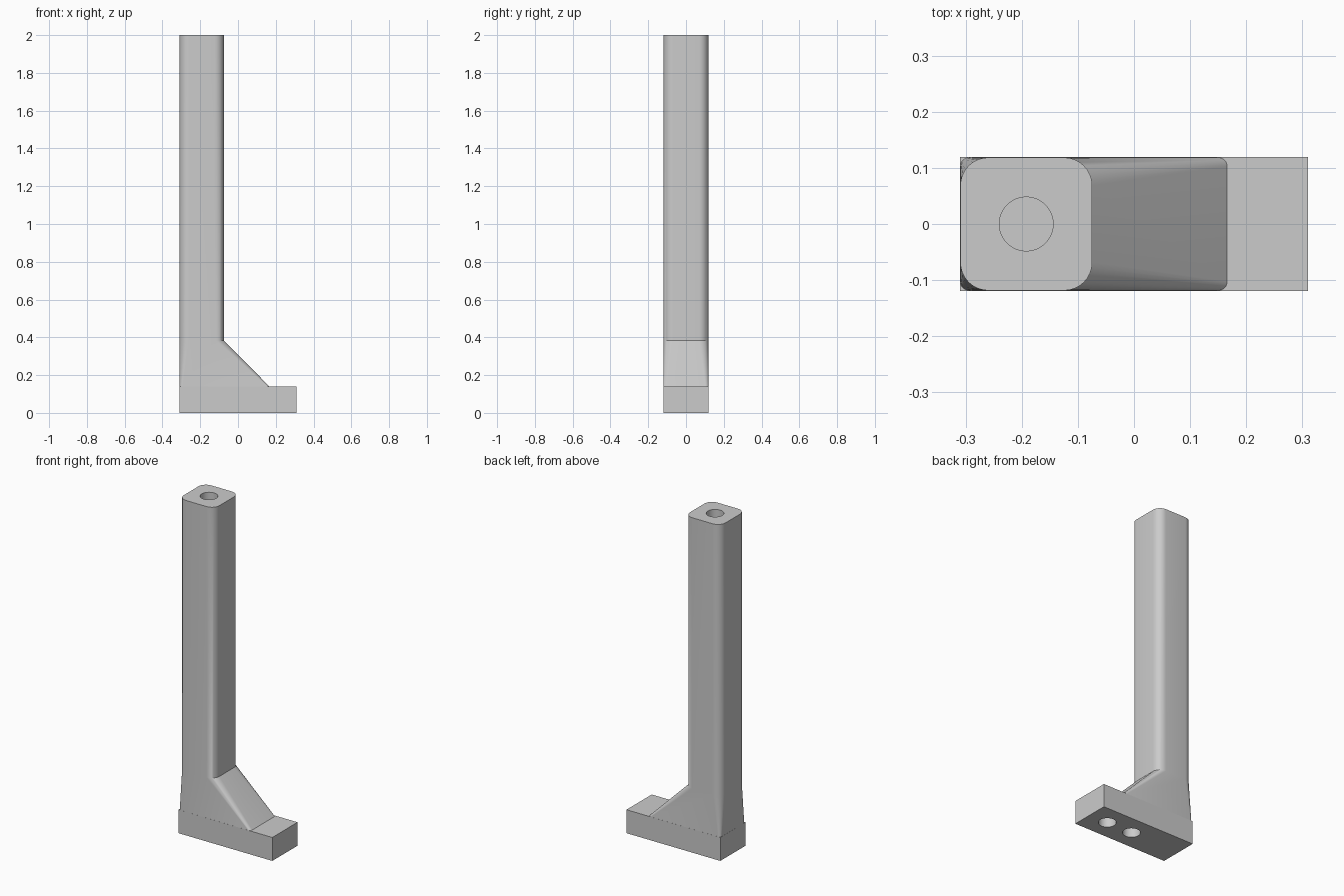
import bpy, bmesh, math

if "Cube" in bpy.data.objects:
    bpy.data.objects.remove(bpy.data.objects["Cube"])

HALF_Y = 0.119
COLUMN_X = -0.192


def ring(bm, x0, x1, half_y, radius, z, steps=8):
    """Rounded rectangle of vertices at one height."""
    corners = [(x1 - radius, half_y - radius, 0), (x0 + radius, half_y - radius, 90),
               (x0 + radius, -half_y + radius, 180), (x1 - radius, -half_y + radius, 270)]
    verts = []
    for cx, cy, start in corners:
        for i in range(steps + 1):
            a = math.radians(start + 90 * i / steps)
            verts.append(bm.verts.new((cx + radius * math.cos(a), cy + radius * math.sin(a), z)))
    return verts


# Foot, sloped brace and column as one continuous loft: x0, x1, half_y, radius, z
sections = [
    (-0.31, 0.31, HALF_Y, 0.0, 0.0),
    (-0.31, 0.31, HALF_Y, 0.0, 0.14),
    (-0.3095, 0.166, HALF_Y - 0.0005, 0.016, 0.14),
    (-0.3095, -0.0745, HALF_Y - 0.0005, 0.05, 0.383),
    (-0.3095, -0.0745, HALF_Y - 0.0005, 0.05, 2.0),
]
bm = bmesh.new()
rings = [ring(bm, *s) for s in sections]
for low, high in zip(rings, rings[1:]):
    n = len(low)
    for i in range(n):
        j = (i + 1) % n
        bm.faces.new((low[i], low[j], high[j], high[i]))
bm.faces.new(rings[0][::-1])
bm.faces.new(rings[-1])
bmesh.ops.remove_doubles(bm, verts=bm.verts, dist=0.00005)
bmesh.ops.recalc_face_normals(bm, faces=bm.faces)
mesh = bpy.data.meshes.new("support_post")
bm.to_mesh(mesh)
bm.free()
post = bpy.data.objects.new("support_post", mesh)
bpy.context.collection.objects.link(post)

grey = bpy.data.materials.new("light_grey")
grey.diffuse_color = (0.6, 0.6, 0.6, 1)
grey.use_nodes = True
grey.node_tree.nodes["Principled BSDF"].inputs["Base Color"].default_value = grey.diffuse_color
mesh.materials.append(grey)


# Blind round holes: one in the column top, two under the foot
def drill(name, x, z_low, z_high):
    bpy.ops.mesh.primitive_cylinder_add(vertices=48, radius=0.048, depth=z_high - z_low,
                                        location=(x, 0, (z_low + z_high) / 2))
    cutter = bpy.context.object
    cutter.name = name
    cutter.hide_render = True
    cutter.data.materials.append(grey)
    bpy.context.view_layer.objects.active = post
    mod = post.modifiers.new(name, 'BOOLEAN')
    mod.operation = 'DIFFERENCE'
    mod.solver = 'EXACT'
    mod.object = cutter
    bpy.ops.object.modifier_apply(modifier=mod.name)
    bpy.data.objects.remove(cutter)


drill("top_hole", COLUMN_X, 1.8, 2.1)
drill("foot_hole_outer", 0.187, -0.1, 0.1)
drill("foot_hole_inner", 0.018, -0.1, 0.1)

# Smooth rounded corners, crisp edges
bpy.ops.object.select_all(action='DESELECT')
post.select_set(True)
bpy.context.view_layer.objects.active = post
bpy.ops.object.shade_smooth_by_angle(angle=math.radians(30))
